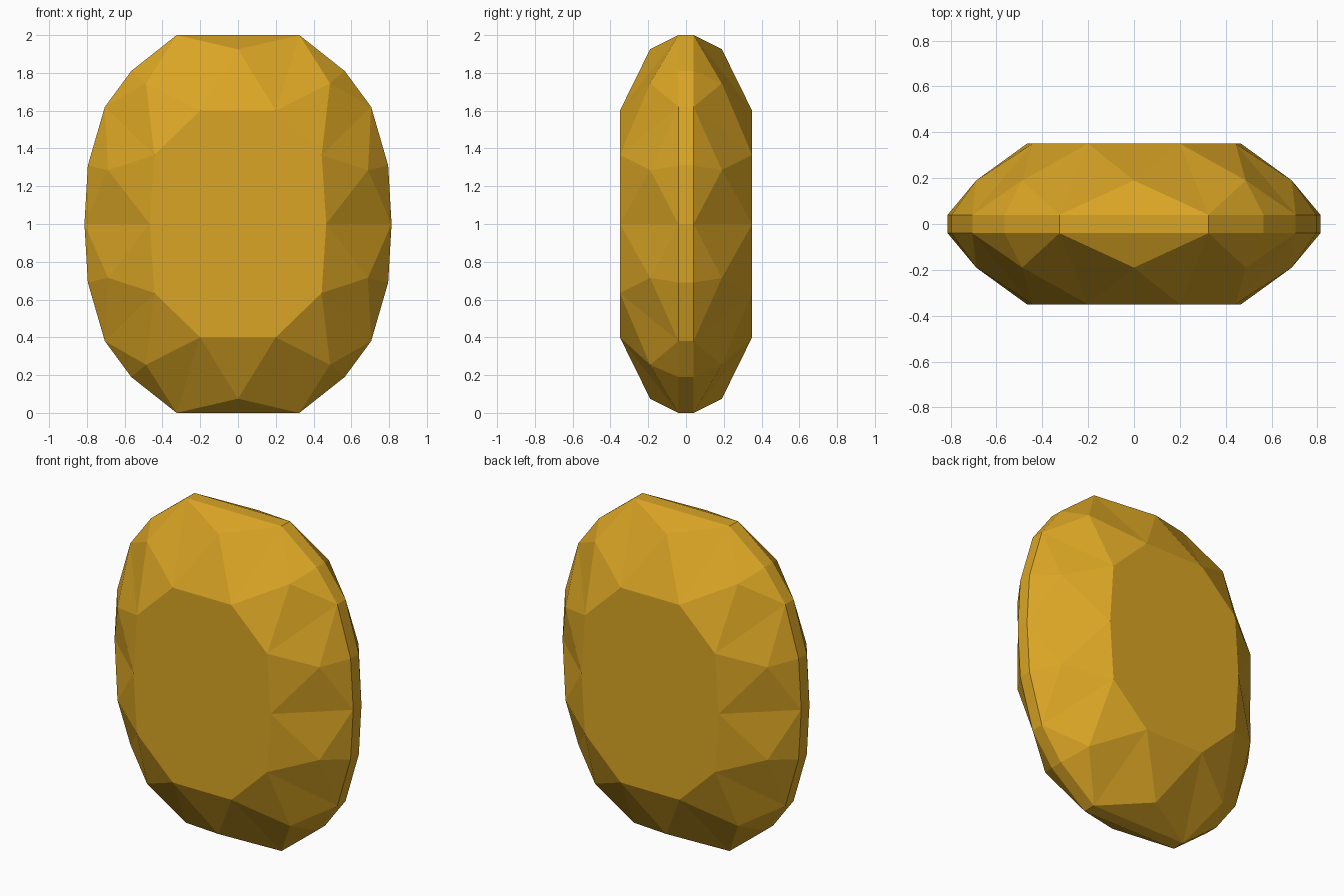
import bpy, bmesh
from math import atan2, tau

cube = bpy.data.objects.get("Cube")
if cube:
    bpy.data.objects.remove(cube)

gold = bpy.data.materials.new("golden yellow")
gold.use_nodes = True
colour = (0.70, 0.376, 0.018, 1)
gold.diffuse_color = colour
gold.node_tree.nodes["Principled BSDF"].inputs["Base Color"].default_value = colour


def outline(quarter):
    """Reflect a quarter outline into a full ring, clockwise from the top."""
    points = {(x * sx, z * sz) for x, z in quarter for sx in (1, -1) for sz in (1, -1)}
    return sorted(points, key=lambda p: atan2(p[0], p[1]) % tau)


# Quarter outlines (x, height from the middle) of the three facet rings
table = outline([(0.2, 0.6), (0.443, 0.365), (0.467, 0)])
crown = outline([(0, 0.925), (0.487, 0.745), (0.688, 0.285)])
girdle = outline([(0, 1), (0.325, 1), (0.565, 0.81),
                  (0.705, 0.62), (0.795, 0.31), (0.813, 0)])

bm = bmesh.new()


def ring(points, y):
    return [bm.verts.new((x, y, z + 1)) for x, z in points]


rims = []
for side in (-1, 1):
    t = ring(table, side * 0.35)
    c = ring(crown, side * 0.19)
    g = ring(girdle, side * 0.04)
    rims.append(g)
    bm.faces.new(t)  # flat table
    n = len(t)
    for i in range(n):
        j = (i + 1) % n
        # star facet, two main facets and two girdle facets
        bm.faces.new((t[i - 1], t[i], c[i]))
        bm.faces.new((c[i], t[i], g[2 * i + 1]))
        bm.faces.new((t[i], c[j], g[2 * i + 1]))
        bm.faces.new((c[i], g[2 * i], g[2 * i - 1]))
        bm.faces.new((c[i], g[2 * i + 1], g[2 * i]))

# Narrow band joining the front and back crowns
front, back = rims
for i in range(len(front)):
    bm.faces.new((front[i - 1], front[i], back[i], back[i - 1]))

bmesh.ops.recalc_face_normals(bm, faces=bm.faces)
mesh = bpy.data.meshes.new("cut_gem")
bm.to_mesh(mesh)
bm.free()
mesh.materials.append(gold)
gem = bpy.data.objects.new("cut_gem", mesh)
bpy.context.collection.objects.link(gem)
